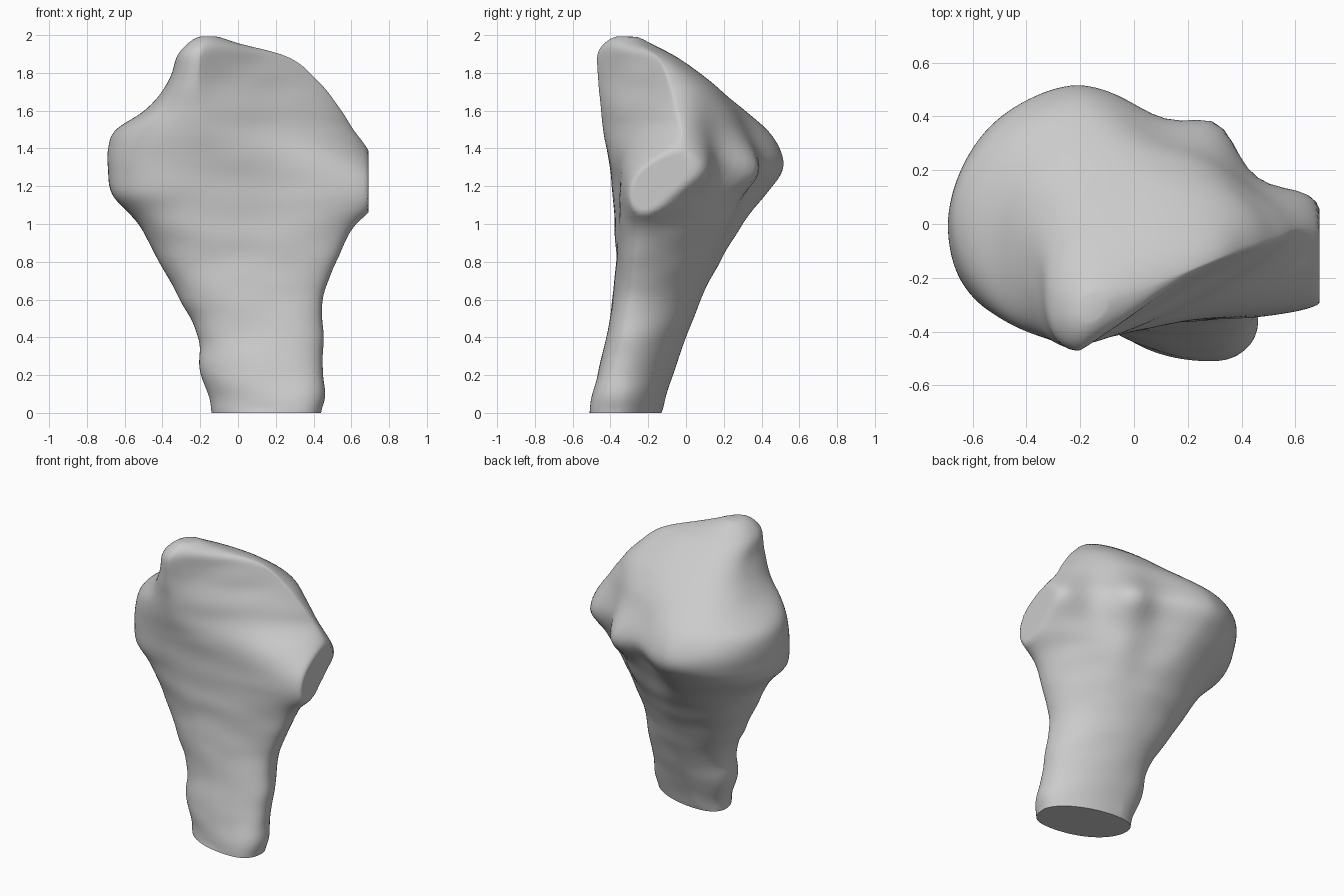
import bpy, bmesh, math
from mathutils import Vector, noise

cube = bpy.data.objects.get("Cube")
if cube:
    bpy.data.objects.remove(cube, do_unlink=True)

# Horizontal sections, one per height. The extremes of each section are
# left (x, y), right (x, y), back (x, y) and front (x, y).
HEIGHTS = [0, .08, .2, .4, .6, .8, 1, 1.08, 1.15, 1.28, 1.38, 1.5, 1.6, 1.75, 1.9, 1.96]
LEFT_X = [-.14, -.15, -.2, -.21, -.31, -.42, -.53, -.6, -.67, -.69, -.69, -.65, -.49, -.37, -.32, -.26]
LEFT_Y = [-.24, -.24, -.23, -.2, -.15, -.1, -.07, -.05, -.03, 0, 0, 0, -.05, -.17, -.31, -.34]
RIGHT_X = [.44, .465, .45, .455, .45, .52, .62, .7, .73, .73, .7, .61, .55, .43, .24, -.04]
RIGHT_Y = [-.36, -.35, -.33, -.29, -.25, -.23, -.21, -.2, -.17, -.1, -.04, -.02, -.05, -.09, -.16, -.27]
BACK_X = [.02, .02, .03, .03, 0, -.04, -.1, -.14, -.17, -.2, -.2, -.18, -.12, -.02, -.05, -.14]
BACK_Y = [-.13, -.11, -.07, 0, .08, .18, .3, .36, .42, .51, .51, .43, .32, .15, -.07, -.2]
FRONT_X = [.28, .27, .24, .18, .1, 0, -.1, -.13, -.16, -.2, -.2, -.2, -.2, -.21, -.2, -.18]
FRONT_Y = [-.51, -.5, -.47, -.42, -.39, -.37, -.38, -.38, -.39, -.4, -.42, -.44, -.45, -.46, -.46, -.42]
# Corner fullness of the four quarters: low is square, high is hollow
RIGHT_FRONT = [.8, .8, .8, .78, .76, .75, .78, .78, .76, .78, .98, 1.4, 1.6, 1.9, 1.9, 1.1]
RIGHT_BACK = [1.1, 1.1, 1.1, 1.1, 1.1, 1.15, 1.25, 1.3, 1.35, 1.35, 1.4, 1.4, 1.2, .95, .95, 1]
LEFT_FRONT = [1, 1, .95, .9, .85, .85, .82, .8, .8, .82, .88, .95, .82, .82, .88, 1]
LEFT_BACK = [.85, .85, .82, .82, .85, .9, .97, 1.02, 1.05, 1.08, 1.08, 1, .88, .82, .85, 1]
SEGMENTS = 110
RINGS = 96


def sample(values, z):
    """Smooth interpolation of a section value at height z."""
    last = len(HEIGHTS) - 1
    i = max(k for k in range(last) if HEIGHTS[k] <= z)

    def slope(k):
        a, b = max(k - 1, 0), min(k + 1, last)
        return (values[b] - values[a]) / (HEIGHTS[b] - HEIGHTS[a])
    step = HEIGHTS[i + 1] - HEIGHTS[i]
    t = (z - HEIGHTS[i]) / step
    blend = t * t * (3 - 2 * t)
    return (values[i] * (1 - blend) + values[i + 1] * blend
            + step * t * (1 - t) * ((1 - t) * slope(i) - t * slope(i + 1)))


def section_point(angle, z):
    """Point on the outline, made of four rounded quarters."""
    c, s = math.cos(angle), math.sin(angle)
    if c >= 0:
        side_x, side_y, front, back = RIGHT_X, RIGHT_Y, RIGHT_FRONT, RIGHT_BACK
    else:
        side_x, side_y, front, back = LEFT_X, LEFT_Y, LEFT_FRONT, LEFT_BACK
    end_x, end_y, full = (BACK_X, BACK_Y, back) if s >= 0 else (FRONT_X, FRONT_Y, front)
    p = sample(full, z)
    ex, sy = sample(end_x, z), sample(side_y, z)
    x = ex + (sample(side_x, z) - ex) * abs(c) ** p
    y = sy + (sample(end_y, z) - sy) * abs(s) ** p
    return Vector((x, y, z))


# Local swellings and hollows: centre, radius, vertical stretch, push
BUMPS = [
    ((.29, .34, 1.25), .1, 1.2, (.03, .08, 0)),      # back knob
    ((.24, .2, 1.0), .08, 2, (.02, .025, 0)),        # ridge under the knob
    ((.09, .38, 1.27), .14, 2.2, (-.01, -.055, 0)),  # hollow beside the knob
    ((.46, .2, 1.3), .12, 2, (-.035, -.055, 0)),     # hollow behind the wing
    ((.66, .06, 1.27), .1, 1, (.03, .05, 0)),        # wing back corner
    ((.64, -.22, 1.17), .11, 1, (.04, -.025, 0)),    # wing front corner
    ((.22, -.38, 1.3), .22, 1.3, (0, .03, 0)),       # shallow front hollow
    ((-.2, -.44, 1.87), .1, 1, (0, -.01, .015)),     # front crest
    ((-.1, .1, 1.66), .18, 1, (0, -.01, -.02)),      # dip in the joint surface
]


def sculpt(point):
    out = point.copy()
    for centre, radius, stretch, push in BUMPS:
        offset = point - Vector(centre)
        offset.z /= stretch
        out += Vector(push) * math.exp(-(offset.length / radius) ** 2)
    # Uneven, slightly rippled surface
    if point.z > .01:
        ripple = noise.noise(Vector((point.x * 4, point.y * 4, point.z * 9)))
        axis = Vector((0, -.1, point.z))
        out += (point - axis).normalized() * ripple * .008
    return out


# Bone body, lofted from the base to the crest
bm = bmesh.new()
rings = []
for r in range(RINGS + 1):
    z = HEIGHTS[-1] * r / RINGS
    rings.append([bm.verts.new(sculpt(section_point(math.tau * k / SEGMENTS, z)))
                  for k in range(SEGMENTS)])

# Rounded crest
top = [v.co.copy() for v in rings[-1]]
middle = sum(top, Vector()) / SEGMENTS
for scale in (.8, .55, .28):
    rise = Vector((0, 0, .035 * math.sqrt(1 - scale ** 2)))
    rings.append([bm.verts.new(middle.lerp(co, scale) + rise) for co in top])

for low, high in zip(rings, rings[1:]):
    for k in range(SEGMENTS):
        n = (k + 1) % SEGMENTS
        bm.faces.new((low[k], low[n], high[n], high[k]))
bm.faces.new(rings[-1])

# Soften everything above the cut end
soft = [v for ring in rings[2:] for v in ring]
for _ in range(5):
    bmesh.ops.smooth_vert(bm, verts=soft, factor=.5,
                          use_axis_x=True, use_axis_y=True, use_axis_z=True)
bm.faces.new(list(reversed(rings[0])))

# Flat worn facet on the side wing
for v in bm.verts:
    v.co.x = min(v.co.x, .69)
bmesh.ops.recalc_face_normals(bm, faces=bm.faces)

mesh = bpy.data.meshes.new("bone_end")
bm.to_mesh(mesh)
bm.free()
bone = bpy.data.objects.new("bone_end", mesh)
bpy.context.collection.objects.link(bone)

# Material
grey = bpy.data.materials.new("light_grey")
grey.use_nodes = True
colour = (.6, .6, .6, 1)
grey.diffuse_color = colour
grey.node_tree.nodes["Principled BSDF"].inputs["Base Color"].default_value = colour
mesh.materials.append(grey)

# Smooth shading with a crisp cut end
bpy.ops.object.select_all(action='DESELECT')
bone.select_set(True)
bpy.context.view_layer.objects.active = bone
bpy.ops.object.shade_smooth_by_angle(angle=math.radians(50))
